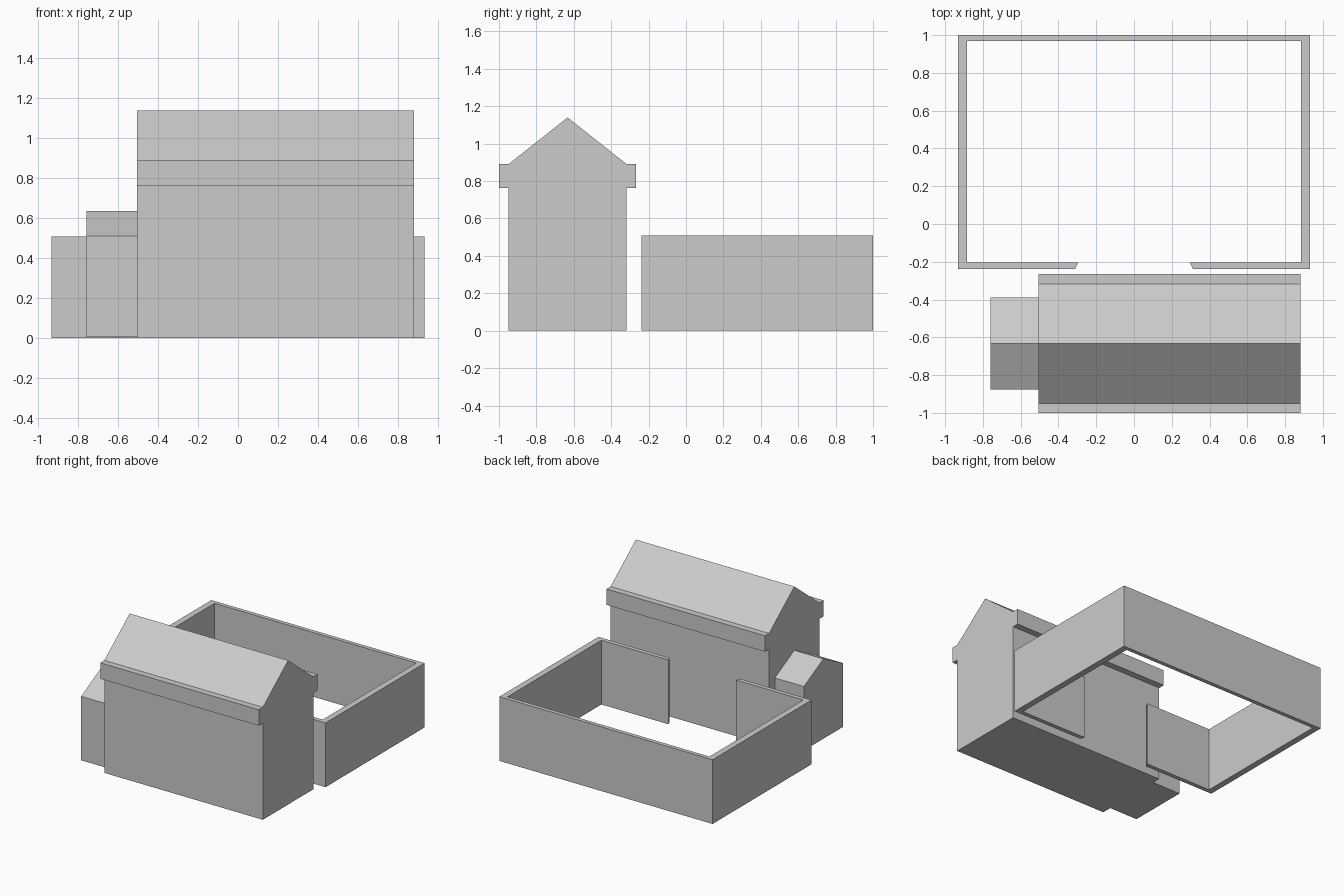
import bpy, bmesh
from mathutils import Vector

if "Cube" in bpy.data.objects:
    bpy.data.objects.remove(bpy.data.objects["Cube"])


def prism(name, outline, direction):
    """Extrude a closed planar outline along a direction into a solid."""
    bm = bmesh.new()
    face = bm.faces.new([bm.verts.new(p) for p in outline])
    res = bmesh.ops.extrude_face_region(bm, geom=[face], use_keep_orig=True)
    moved = [g for g in res["geom"] if isinstance(g, bmesh.types.BMVert)]
    bmesh.ops.translate(bm, verts=moved, vec=Vector(direction))
    bmesh.ops.recalc_face_normals(bm, faces=bm.faces)
    mesh = bpy.data.meshes.new(name)
    bm.to_mesh(mesh)
    bm.free()
    obj = bpy.data.objects.new(name, mesh)
    bpy.context.collection.objects.link(obj)
    return obj


def gabled(name, half, ridge_y, x0, x1):
    """Mirror a half gable section (offset, z) about the ridge, run it along x."""
    ridge = half[-1]
    section = half[:-1] + [ridge] + [(-d, z) for d, z in reversed(half[:-1])]
    outline = [(x0, ridge_y + d, z) for d, z in section]
    return prism(name, outline, (x1 - x0, 0, 0))


# Main house: walls, boxed eaves and pitched roof in one section
gabled("house",
       [(0.316, 0), (0.316, 0.764), (0.367, 0.764), (0.367, 0.89), (0.316, 0.89), (0, 1.14)],
       -0.633, -0.505, 0.882)

# Small side annex with its own gable
gabled("annex", [(0.243, 0.004), (0.243, 0.51), (0, 0.636)], -0.633, -0.759, -0.505)

# Yard wall: one closed run with a bevelled gateway facing the house
half = [(0.312, -0.238), (0.933, -0.238), (0.933, 1.0)]
inner = [(0.883, 0.968), (0.883, -0.204), (0.296, -0.204)]
plan = half + [(-x, y) for x, y in reversed(half)]
plan += [(-x, y) for x, y in reversed(inner)] + inner
prism("yard_wall", [(x, y, 0) for x, y in plan], (0, 0, 0.508))
